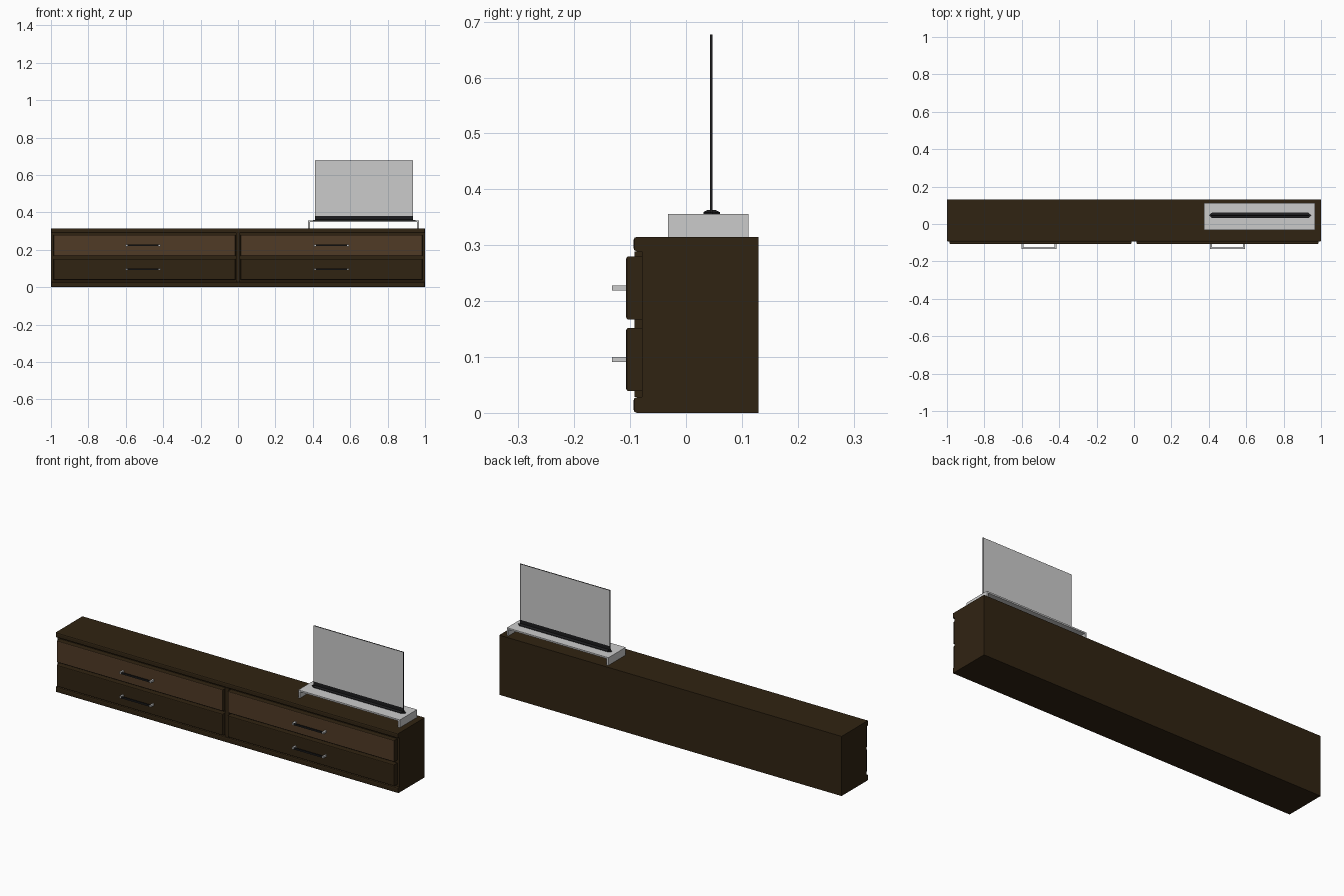
import bpy, bmesh

if "Cube" in bpy.data.objects:
    bpy.data.objects.remove(bpy.data.objects["Cube"], do_unlink=True)


def material(name, rgb, rough=0.6):
    m = bpy.data.materials.new(name)
    m.use_nodes = True
    m.diffuse_color = (*rgb, 1)
    bsdf = m.node_tree.nodes["Principled BSDF"]
    bsdf.inputs["Base Color"].default_value = (*rgb, 1)
    bsdf.inputs["Roughness"].default_value = rough
    return m


DARK = material("dark wood", (0.030, 0.017, 0.006))
LIGHT = material("lighter wood", (0.080, 0.043, 0.019))
GREY = material("pale grey", (0.60, 0.60, 0.60), 0.4)
BLACK = material("black plastic", (0.012, 0.012, 0.013), 0.4)


def finish(name, bm, mats):
    bmesh.ops.recalc_face_normals(bm, faces=bm.faces)
    mesh = bpy.data.meshes.new(name)
    bm.to_mesh(mesh)
    bm.free()
    for m in mats:
        mesh.materials.append(m)
    ob = bpy.data.objects.new(name, mesh)
    bpy.context.collection.objects.link(ob)
    return ob


def box(name, x, y, z, mats, bevel=0.0, front_mat=0):
    """Box from (min, max) ranges; bevel rounds only the front rim."""
    bm = bmesh.new()
    bmesh.ops.create_cube(bm, size=1)
    for v in bm.verts:
        v.co = [r[0] + (c + 0.5) * (r[1] - r[0]) for c, r in zip(v.co, (x, y, z))]
    if bevel:
        rim = [e for e in bm.edges if all(abs(v.co.y - y[0]) < 1e-6 for v in e.verts)]
        bmesh.ops.bevel(bm, geom=rim, offset=bevel, segments=2, profile=0.5, affect='EDGES')
    bmesh.ops.recalc_face_normals(bm, faces=bm.faces)
    for f in bm.faces:
        if f.normal.y < -0.9:
            f.material_index = front_mat
    return finish(name, bm, mats)


def prism(name, outline, axis, lo, hi, mat):
    """Extrude a 2D outline: along x (outline is y, z) or along z (outline is x, y)."""
    bm = bmesh.new()
    place = (lambda a, b, t: (t, a, b)) if axis == "x" else (lambda a, b, t: (a, b, t))
    face = bm.faces.new([bm.verts.new(place(a, b, lo)) for a, b in outline])
    ext = bmesh.ops.extrude_face_region(bm, geom=[face])
    moved = [g for g in ext["geom"] if isinstance(g, bmesh.types.BMVert)]
    bmesh.ops.translate(bm, verts=moved, vec=place(0, 0, hi - lo))
    return finish(name, bm, [mat])


# Cabinet carcass with projecting top and bottom rails
box("cabinet_body", (-1, 1), (-0.079, 0.13), (0, 0.315), [DARK])
box("top_rail", (-1, 1), (-0.094, -0.079), (0.289, 0.315), [DARK], 0.006)
box("bottom_rail", (-1, 1), (-0.094, -0.079), (0, 0.028), [DARK], 0.006)
box("centre_divider", (-0.012, 0.012), (-0.092, -0.079), (0.028, 0.289), [DARK])

# Drawers, two columns by two rows, each with a bar handle on two posts
for side, cx in (("right", -0.5), ("left", 0.5)):
    for row, z0, z1, front in (("lower", 0.039, 0.152, 0), ("upper", 0.167, 0.280, 1)):
        tag = f"{row}_{side}"
        box(f"drawer_{tag}", (cx - 0.486, cx + 0.486), (-0.107, -0.079), (z0, z1),
            [DARK, LIGHT], 0.004, front)
        hz = (z0 + z1) / 2
        hx = cx - 0.008 if cx < 0 else cx
        box(f"handle_bar_{tag}", (hx - 0.092, hx + 0.092), (-0.132, -0.125),
            (hz - 0.004, hz + 0.004), [BLACK])
        for end, s in (("a", -1), ("b", 1)):
            px = hx + s * 0.088
            box(f"handle_post_{end}_{tag}", (px - 0.005, px + 0.005), (-0.1325, -0.107),
                (hz - 0.0045, hz + 0.0045), [GREY])

# Low riser: top plate with a leg panel at each end
RY = (-0.032, 0.112)
box("riser_top", (0.375, 0.968), RY, (0.348, 0.356), [GREY])
box("riser_leg_right", (0.375, 0.385), RY, (0.315, 0.348), [GREY])
box("riser_leg_left", (0.958, 0.968), RY, (0.315, 0.348), [GREY])

# Screen foot: low bar with pointed ends and sloped shoulders
prism("screen_foot", [(0.40, 0.047), (0.417, 0.031), (0.932, 0.031),
                      (0.948, 0.047), (0.932, 0.061), (0.417, 0.061)], "z", 0.356, 0.359, BLACK)
prism("screen_foot_ridge", [(0.031, 0.359), (0.038, 0.363), (0.053, 0.363), (0.061, 0.359)],
      "x", 0.417, 0.932, BLACK)

# Thin screen: black slab with grey panels on both faces above the bottom strip
box("screen_frame", (0.412, 0.936), (0.043, 0.047), (0.359, 0.677), [BLACK])
for name, y in (("screen_front", (0.0425, 0.043)), ("screen_back", (0.047, 0.0475))):
    box(name, (0.413, 0.935), y, (0.382, 0.676), [GREY])
